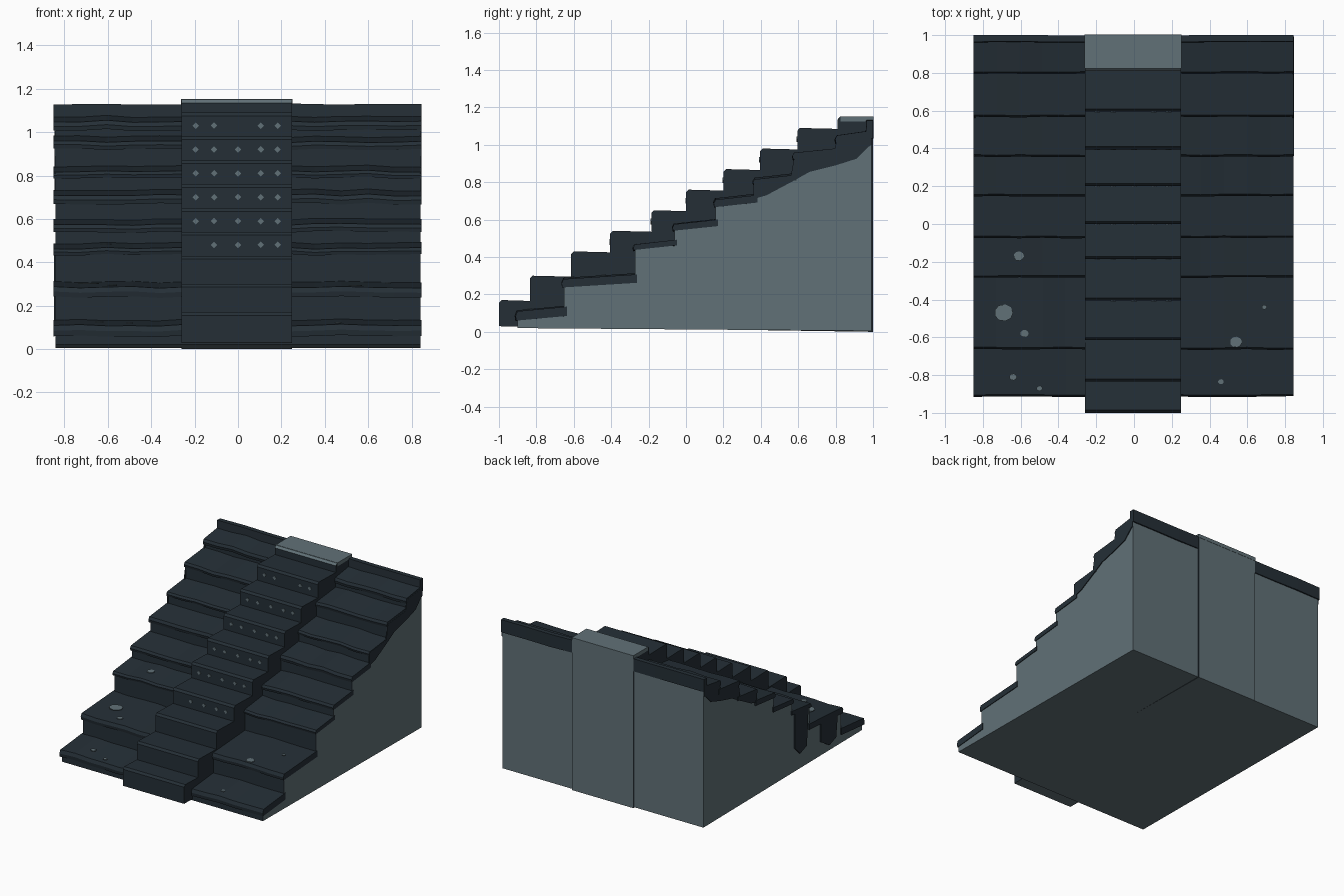
import bpy, bmesh, math, random

random.seed(4)
cube = bpy.data.objects.get("Cube")
if cube:
    bpy.data.objects.remove(cube, do_unlink=True)


def material(name, rgb):
    m = bpy.data.materials.new(name)
    m.use_nodes = True
    m.diffuse_color = (*rgb, 1)
    m.node_tree.nodes["Principled BSDF"].inputs["Base Color"].default_value = (*rgb, 1)
    return m


DARK = material("dark slate", (0.018, 0.028, 0.037))
GREY = material("grey stone", (0.12, 0.165, 0.185))


def finish(name, bm, rule, bevel=0):
    """Make an object; rule(face) gives 0 for dark, 1 for grey."""
    bmesh.ops.recalc_face_normals(bm, faces=bm.faces)
    bm.normal_update()
    for f in bm.faces:
        f.material_index = rule(f)
    me = bpy.data.meshes.new(name)
    bm.to_mesh(me)
    bm.free()
    me.materials.append(DARK)
    me.materials.append(GREY)
    ob = bpy.data.objects.new(name, me)
    bpy.context.collection.objects.link(ob)
    if bevel:
        mod = ob.modifiers.new("worn edges", "BEVEL")
        mod.width, mod.segments, mod.limit_method = bevel, 2, "ANGLE"
    return ob


def prism(name, profile, x0, x1, rule, sections=1, wobble=0, bevel=0):
    """Sweep a (y, z) profile along x, with optional uneven sections."""
    bm = bmesh.new()
    rings = []
    for i in range(sections + 1):
        x = x0 + (x1 - x0) * i / sections
        dy, dz = random.uniform(-wobble, wobble) * 0.5, random.uniform(-wobble, wobble)
        rings.append([bm.verts.new((x, y + dy, z + dz)) for y, z in profile])
    for a, b in zip(rings, rings[1:]):
        for i in range(len(a)):
            j = (i + 1) % len(a)
            bm.faces.new((a[i], a[j], b[j], b[i]))
    bm.faces.new(rings[0])
    bm.faces.new(rings[-1])
    return finish(name, bm, rule, bevel)


def dark(face):
    return 0


def grey(face):
    return 1


# Side treads: front edge, underside height, top height; each runs to the next
TREADS = [(-0.91, 0.06, 0.11), (-0.66, 0.24, 0.285), (-0.28, 0.435, 0.465),
          (-0.07, 0.54, 0.575), (0.15, 0.67, 0.71), (0.36, 0.79, 0.82),
          (0.57, 0.92, 0.955), (0.80, 1.01, 1.05), (0.96, 1.06, 1.13)]
RISE = 0.025

# Grey solid under the side treads, with dark risers
profile = [(0.992, 0.005), (-0.905, 0.02)]
for i, (y, low, high) in enumerate(TREADS):
    end = TREADS[i + 1][0] if i < len(TREADS) - 1 else 0.992
    profile += [(y + 0.008, low + 0.01), (end + 0.008 if end < 0.99 else end, low + RISE)]
profile[1] = (profile[2][0], 0.02)
prism("stair_body", profile, -0.84, 0.84,
      lambda f: 0 if f.normal.y < -0.3 or f.normal.z > 0.3 else 1)

# Sloping, uneven side treads
for side, x0, x1 in (("right", -0.85, -0.24), ("left", 0.23, 0.845)):
    for i, (y, low, high) in enumerate(TREADS[:-1]):
        end = TREADS[i + 1][0] + 0.02
        prism(f"{side}_tread_{i + 1}",
              [(y, low), (y - 0.004, (low + high) / 2), (y + 0.006, high),
               (end, high + RISE), (end, low + RISE)],
              x0, x1, dark, 5, 0.005)
    prism(f"{side}_top_curb", [(0.96, 1.03), (0.965, 1.13), (1.0, 1.13), (1.0, 1.035)],
          x0, x1, dark, 3, 0.003)

# Central steps: front edge and top height
STEPS = [(-1.0, 0.17), (-0.835, 0.30), (-0.615, 0.43), (-0.405, 0.54), (-0.185, 0.65),
         (0.0, 0.76), (0.2, 0.87), (0.395, 0.98), (0.595, 1.09), (0.81, 1.15)]
profile = [(1.0, 0.0), (-1.0, 0.03)]
for i, (y, z) in enumerate(STEPS):
    end = STEPS[i + 1][0] if i < len(STEPS) - 1 else 1.0
    profile += [(y, z - 0.015), (y + 0.014, z), (end, z - 0.005)]


def step_colour(face):
    n, c = face.normal, face.calc_center_median()
    return int(n.z < -0.5 or n.y > 0.5 or (n.z > 0.5 and c.z > 1.12))


prism("central_steps", profile, -0.26, 0.25, step_colour)

# Grey cap over the top step
prism("top_cap", [(0.826, 1.125), (0.826, 1.152), (1.002, 1.152), (1.002, 1.125)],
      -0.262, 0.252, grey)


def spot(name, centre, radius, sides, axis, stretch=1.0):
    """Thin flat polygon plate facing forward (axis y) or up (axis z)."""
    bm = bmesh.new()
    loops = []
    for h in (0, 0.005):
        ring = []
        for k in range(sides):
            a = math.tau * k / sides
            u, v = radius * math.cos(a), radius * stretch * math.sin(a)
            off = (u, -h, v) if axis == "y" else (u, v, h)
            ring.append(bm.verts.new([c + o for c, o in zip(centre, off)]))
        loops.append(ring)
    bm.faces.new(loops[0])
    bm.faces.new(loops[1])
    for k in range(sides):
        j = (k + 1) % sides
        bm.faces.new((loops[0][k], loops[0][j], loops[1][j], loops[1][k]))
    finish(name, bm, grey)


# Rows of small diamonds on the upper risers
COLUMNS = (-0.195, -0.11, 0.0, 0.105, 0.183)
for row in range(3, 9):
    y, z = STEPS[row]
    for col, x in enumerate(COLUMNS):
        if (row, col) in ((3, 0), (8, 2)):
            continue
        spot(f"riser_diamond_{row}_{col}", (x, y + 0.001, z - 0.06), 0.015, 4, "y")


def tread_height(y):
    i = max(k for k, t in enumerate(TREADS) if t[0] <= y)
    start, _, high = TREADS[i]
    return high + RISE * (y - start) / (TREADS[i + 1][0] - start)


# Worn patches on the lower side treads
PATCHES = [(-0.69, -0.47, 0.05), (-0.61, -0.17, 0.028), (-0.58, -0.58, 0.022),
           (-0.64, -0.81, 0.02), (-0.5, -0.87, 0.016), (0.54, -0.625, 0.032),
           (0.69, -0.44, 0.014), (0.46, -0.835, 0.015)]
for i, (x, y, r) in enumerate(PATCHES):
    spot(f"worn_patch_{i + 1}", (x, y, tread_height(y) + 0.003), r, 9, "z", 0.9)

# Ragged dark edging below the upper treads on both sides
SKIRT = [(0.36, 0.81), (0.36, 0.71), (0.43, 0.73), (0.58, 0.81), (0.66, 0.855),
         (0.80, 0.89), (0.91, 0.925), (0.97, 0.985), (0.992, 1.0), (0.992, 1.06),
         (0.81, 1.04), (0.79, 0.96), (0.58, 0.94), (0.56, 0.83)]
for side, x in (("right", -0.846), ("left", 0.838)):
    prism(f"{side}_edge_skirt", SKIRT, x, x + 0.008, dark)

# Dark slabs hanging down the right side near the front
for i, (y0, y1, z0, z1) in enumerate(((-0.25, -0.09, 0.13, 0.45), (-0.6, -0.4, 0.06, 0.27))):
    prism(f"right_hanging_slab_{i + 1}",
          [(y0, z1), (y0 + 0.02, z0 + 0.03), (y0 + 0.1, z0), (y1, z0 + 0.06), (y1, z1)],
          -0.849, -0.84, dark)
